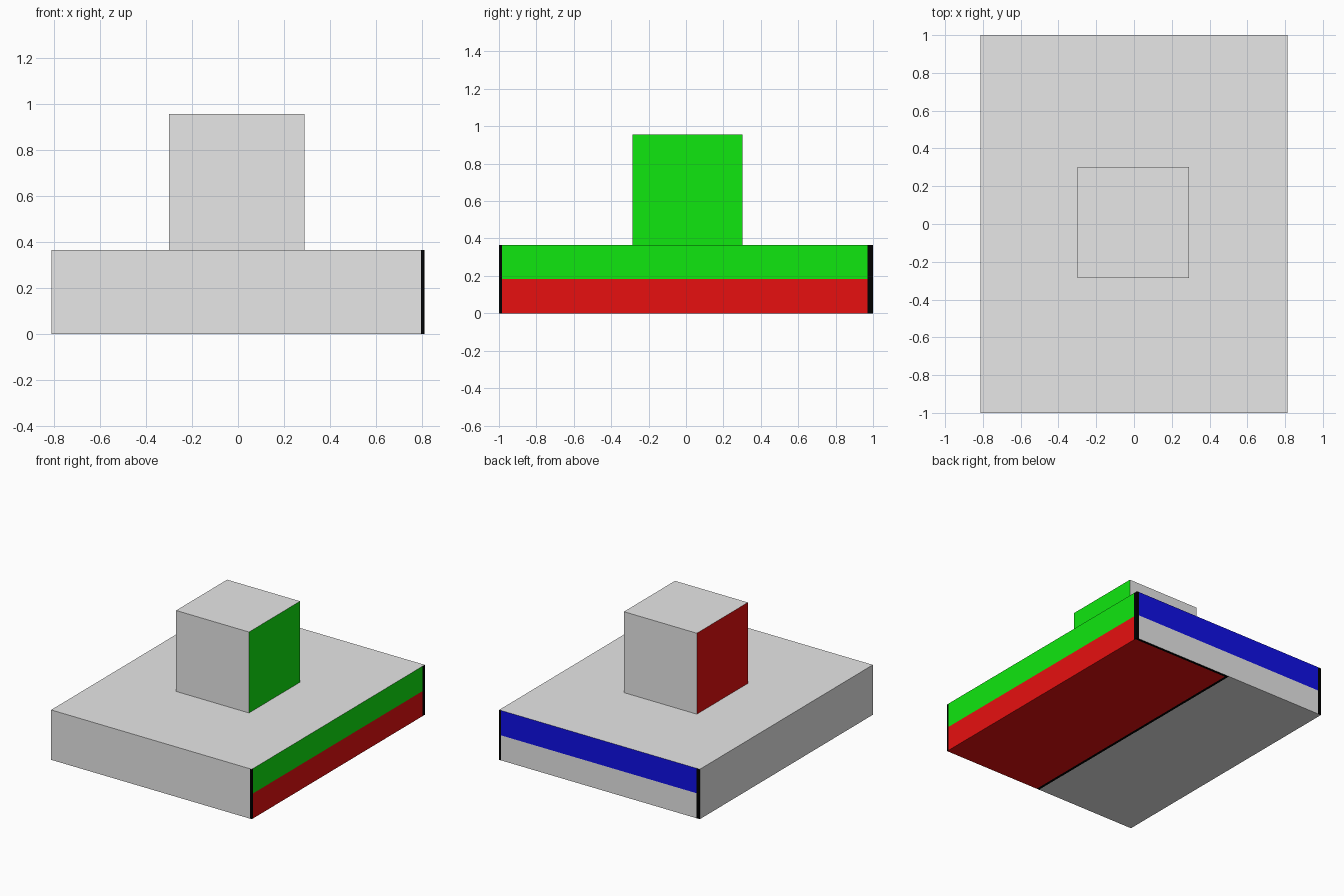
import bpy, bmesh
from mathutils import Vector

if "Cube" in bpy.data.objects:
    bpy.data.objects.remove(bpy.data.objects["Cube"])

COLOURS = {
    "light_grey": (0.8, 0.8, 0.8),
    "red": (0.8, 0.005, 0.005),
    "green": (0.005, 0.8, 0.005),
    "blue": (0.005, 0.005, 0.8),
    "black": (0.0, 0.0, 0.0),
}
GREY, RED, GREEN, BLUE, BLACK = range(5)
mats = []
for name, rgb in COLOURS.items():
    m = bpy.data.materials.new(name)
    m.diffuse_color = (*rgb, 1)
    m.use_nodes = True
    m.node_tree.nodes["Principled BSDF"].inputs["Base Color"].default_value = m.diffuse_color
    mats.append(m)


def box(name, lo, hi, rule, cuts=()):
    """Box from corner to corner, cut along (axis, position), coloured by rule."""
    lo, hi = Vector(lo), Vector(hi)
    bm = bmesh.new()
    bmesh.ops.create_cube(bm, size=1)
    for v in bm.verts:
        v.co = (lo + hi) / 2 + v.co * (hi - lo)
    for axis, pos in cuts:
        n = Vector((0, 0, 0))
        n[axis] = 1
        bmesh.ops.bisect_plane(bm, geom=bm.verts[:] + bm.edges[:] + bm.faces[:],
                               plane_co=n * pos, plane_no=n)
    bm.normal_update()
    for f in bm.faces:
        f.material_index = rule(f.calc_center_median(), f.normal)
    me = bpy.data.meshes.new(name)
    bm.to_mesh(me)
    bm.free()
    for m in mats:
        me.materials.append(m)
    ob = bpy.data.objects.new(name, me)
    bpy.context.collection.objects.link(ob)


MID = 0.183  # height where the side bands meet


def slab_rule(c, n):
    if n.x > 0.5:      # right side: green over red, black ends
        if c.y < -0.985 or c.y > 0.97:
            return BLACK
        return GREEN if c.z > MID else RED
    if n.y > 0.5:      # back: blue over grey, black ends
        if c.x < -0.785 or c.x > 0.797:
            return BLACK
        return BLUE if c.z > MID else GREY
    if n.y < -0.5:     # front: black strip at the right edge
        return BLACK if c.x > 0.797 else GREY
    if n.z < -0.5 and c.x > 0:   # underside: red half with black border
        return BLACK if c.x < 0.02 or c.y > 0.98 else RED
    return GREY


def block_rule(c, n):
    if n.x > 0.5:
        return GREEN
    return RED if n.x < -0.5 else GREY


# Wide base slab
box("base_slab", (-0.812, -1, 0), (0.812, 1, 0.365), slab_rule,
    [(0, -0.785), (0, 0), (0, 0.02), (0, 0.797),
     (1, -0.985), (1, 0.97), (1, 0.98), (2, MID)])
# Block standing on the slab
box("top_block", (-0.30, -0.287, 0.365), (0.29, 0.303, 0.957), block_rule)
